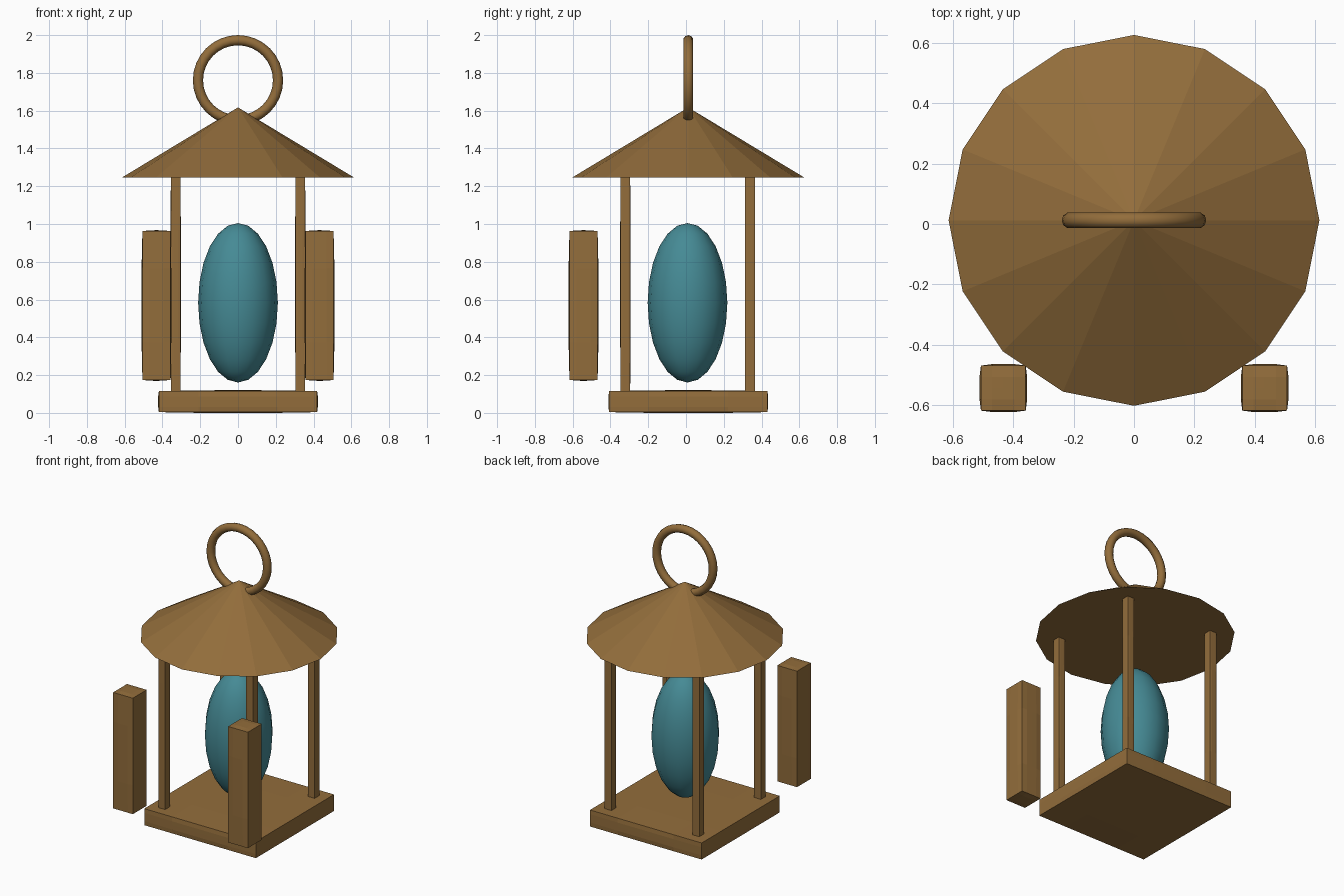
import bpy, bmesh, math

if "Cube" in bpy.data.objects:
    bpy.data.objects.remove(bpy.data.objects["Cube"])

CY = 0.012  # lantern axis in y


def material(name, rgb):
    m = bpy.data.materials.new(name)
    m.diffuse_color = (*rgb, 1)
    m.use_nodes = True
    m.node_tree.nodes["Principled BSDF"].inputs["Base Color"].default_value = m.diffuse_color
    return m


WOOD = material("brown wood", (0.29, 0.153, 0.044))
TEAL = material("teal glow", (0.06, 0.255, 0.30))


def finish(name, mat, smooth=False):
    ob = bpy.context.object
    ob.name = name
    ob.data.materials.append(mat)
    if smooth:
        bpy.ops.object.shade_smooth()
    return ob


def puffy_box(name, lo, hi, bulge):
    """Box whose faces swell slightly between straight edges."""
    bpy.ops.mesh.primitive_cube_add(size=2)
    ob = finish(name, WOOD)
    bm = bmesh.new()
    bm.from_mesh(ob.data)
    bmesh.ops.subdivide_edges(bm, edges=bm.edges[:], cuts=3, use_grid_fill=True)
    half = [(b - a) / 2 for a, b in zip(lo, hi)]
    for v in bm.verts:
        u = v.co.copy()
        for i in range(3):
            edge = max(abs(u[j]) for j in range(3) if j != i)
            v.co[i] = u[i] * (half[i] - bulge * edge ** 4)
    bm.to_mesh(ob.data)
    bm.free()
    ob.location = [(a + b) / 2 for a, b in zip(lo, hi)]
    return ob


# Base slab
puffy_box("base", (-0.423, CY - 0.423, 0.0), (0.423, CY + 0.423, 0.12), 0.004)

for sx, side in ((-1, "left"), (1, "right")):
    # Corner posts
    for sy, end in ((-1, "front"), (1, "back")):
        x, y = sx * 0.33, CY - 0.003 + sy * 0.33
        puffy_box(f"{end}_{side}_post", (x - 0.0275, y - 0.0275, 0.10),
                  (x + 0.0275, y + 0.0275, 1.26), 0.002)
    # Detached front blocks
    x = sx * 0.432
    puffy_box(f"{side}_block", (x - 0.079, -0.622, 0.17),
              (x + 0.079, -0.463, 0.967), 0.005)

# Roof cone
bpy.ops.mesh.primitive_cone_add(vertices=16, radius1=0.613, radius2=0, depth=0.37,
                                location=(0, CY, 1.432))
finish("roof", WOOD)

# Hanging ring
bpy.ops.mesh.primitive_torus_add(major_segments=32, minor_segments=10,
                                 major_radius=0.212, minor_radius=0.027,
                                 location=(0, CY, 1.761),
                                 rotation=(math.pi / 2, 0, 0))
finish("hanging_ring", WOOD, True)

# Glowing core
bpy.ops.mesh.primitive_uv_sphere_add(segments=16, ring_count=12, radius=1,
                                     location=(0, CY - 0.004, 0.583))
core = finish("core", TEAL, True)
core.scale = (0.211, 0.211, 0.422)
